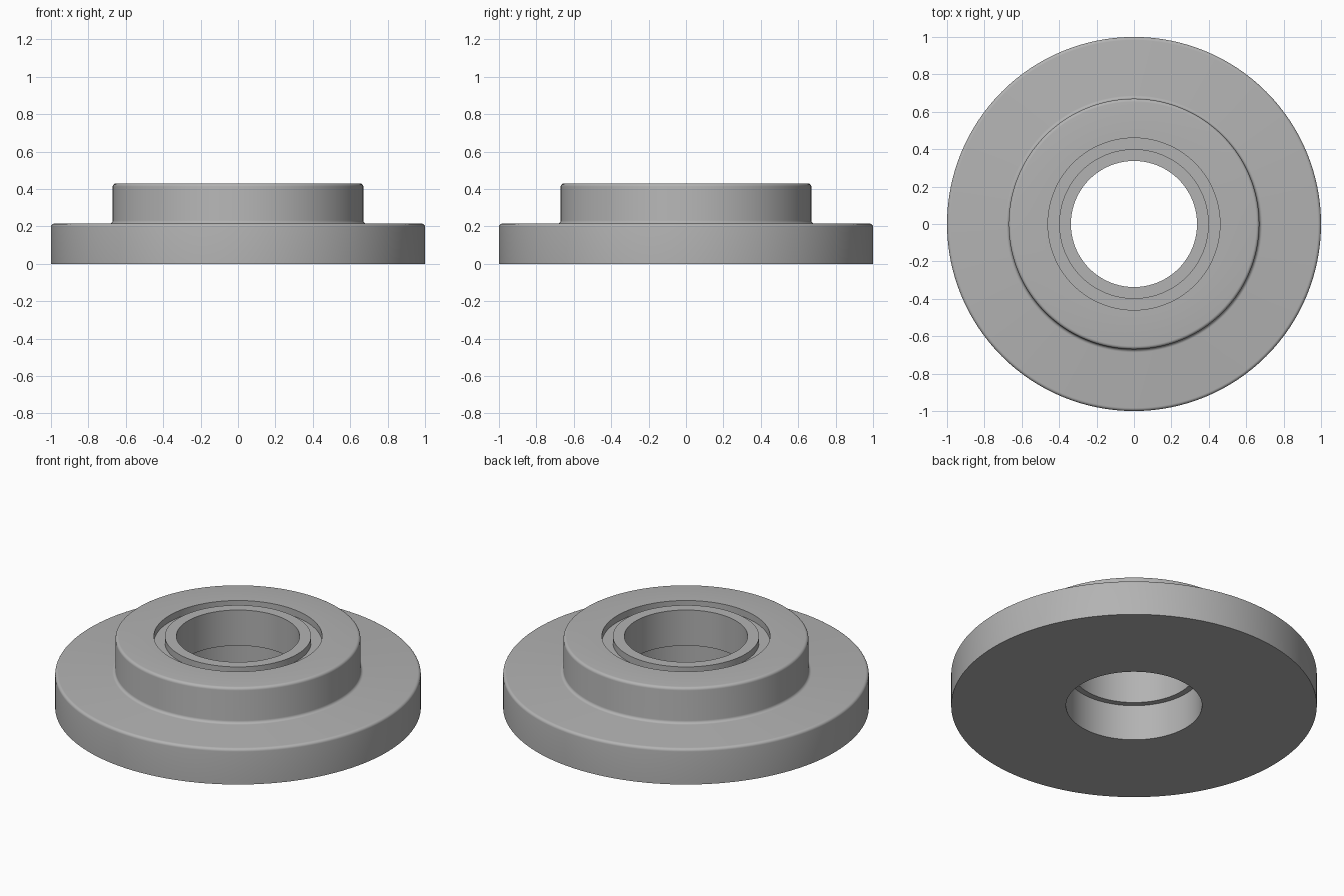
import bpy, bmesh, math
from mathutils import Vector

cube = bpy.data.objects.get("Cube")
if cube:
    bpy.data.objects.remove(cube, do_unlink=True)

SEGMENTS = 128


def make_material(name, value):
    mat = bpy.data.materials.new(name)
    mat.use_nodes = True
    colour = (value, value, value, 1)
    mat.diffuse_color = colour
    mat.node_tree.nodes["Principled BSDF"].inputs["Base Color"].default_value = colour
    return mat


def arc(r, z, radius, start, end, steps=5):
    """Quarter round in the profile plane, centred on (r, z)."""
    angles = [math.radians(start + (end - start) * i / steps) for i in range(steps + 1)]
    return [(r + radius * math.cos(a), z + radius * math.sin(a)) for a in angles]


def lathe(name, profile, mat):
    """Spin a closed (radius, height) profile about the z axis."""
    bm = bmesh.new()
    verts = [bm.verts.new((r, 0, z)) for r, z in profile]
    edges = [bm.edges.new((a, b)) for a, b in zip(verts, verts[1:] + verts[:1])]
    bmesh.ops.spin(bm, geom=verts + edges, cent=(0, 0, 0), axis=(0, 0, 1),
                   angle=math.tau, steps=SEGMENTS, use_duplicate=False)
    bmesh.ops.remove_doubles(bm, verts=bm.verts, dist=1e-5)
    bmesh.ops.recalc_face_normals(bm, faces=bm.faces)
    mesh = bpy.data.meshes.new(name)
    bm.to_mesh(mesh)
    bm.free()
    obj = bpy.data.objects.new(name, mesh)
    bpy.context.collection.objects.link(obj)
    mesh.materials.append(mat)
    bpy.context.view_layer.objects.active = obj
    obj.select_set(True)
    bpy.ops.object.shade_smooth_by_angle(angle=math.radians(30))
    obj.select_set(False)
    return obj


# Main heights and radii
flange_top, collar_top = 0.215, 0.43
flange_r, collar_r, bore_r, counterbore_r = 1.0, 0.67, 0.337, 0.372
groove_in, groove_out, groove_floor = 0.40, 0.46, 0.39
edge = 0.017

profile = [(counterbore_r, 0), (flange_r, 0)]
# Rounded flange rim, fillet at the collar foot, rounded collar rim
profile += arc(flange_r - edge, flange_top - edge, edge, 0, 90)
profile += arc(collar_r + edge, flange_top + edge, edge, 270, 180)
profile += arc(collar_r - edge, collar_top - edge, edge, 0, 90)
# Ring groove in the top face
profile += [(groove_out, collar_top), (groove_out, groove_floor),
            (groove_in, groove_floor), (groove_in, collar_top)]
# Bore with a wider counterbore from below
profile += [(bore_r, collar_top), (bore_r, flange_top), (counterbore_r, flange_top)]

lathe("flanged_collar", profile, make_material("plain grey", 0.45))
